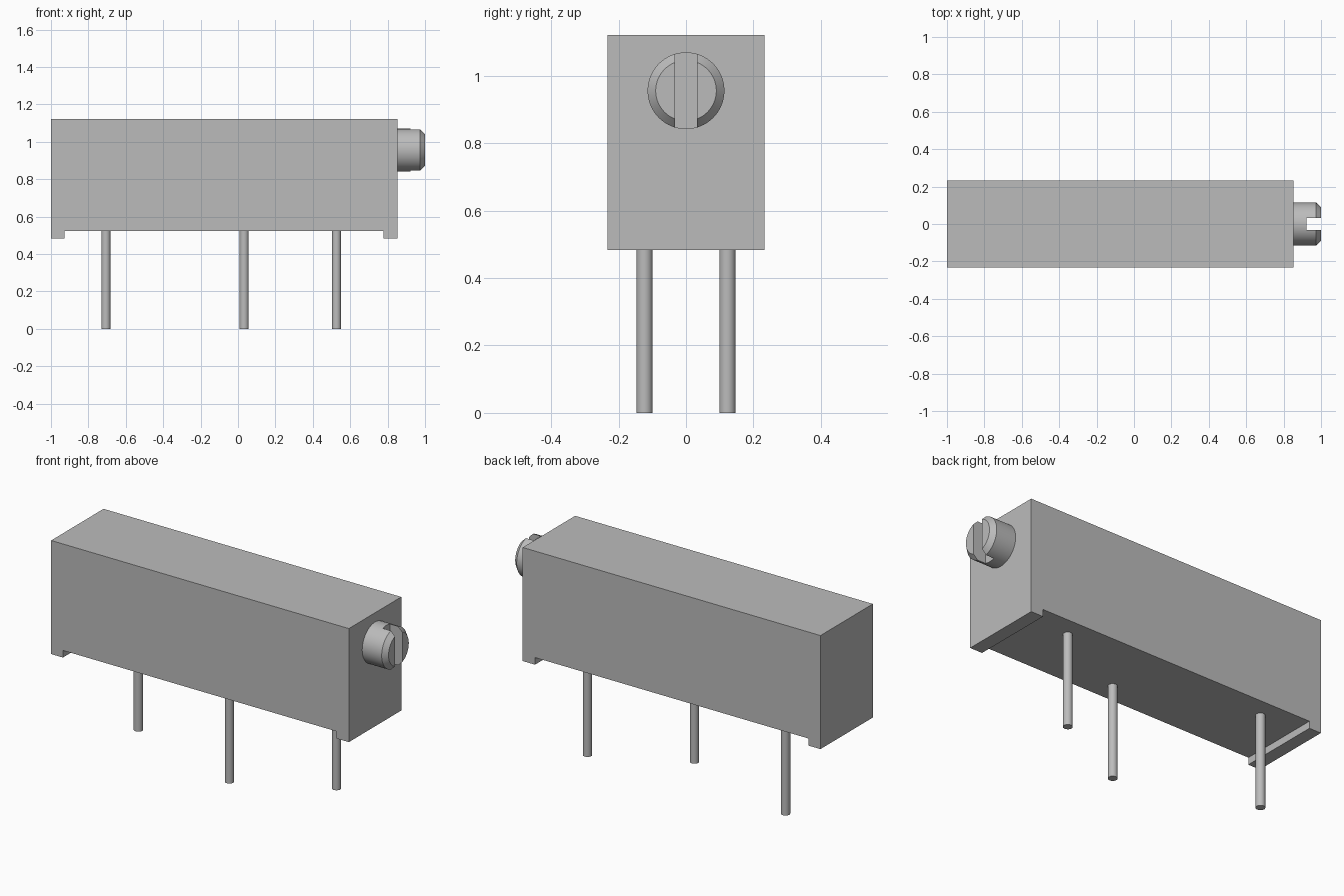
import bpy
import bmesh
import math
from mathutils import Matrix

if "Cube" in bpy.data.objects:
    bpy.data.objects.remove(bpy.data.objects["Cube"], do_unlink=True)

# Single grey material
grey = bpy.data.materials.new("plain grey")
grey.use_nodes = True
colour = (0.5, 0.5, 0.5, 1.0)
grey.diffuse_color = colour
grey.node_tree.nodes["Principled BSDF"].inputs["Base Color"].default_value = colour


def finish(name, bm, smooth=False):
    """Turn a bmesh into a named, coloured object."""
    bmesh.ops.recalc_face_normals(bm, faces=bm.faces)
    mesh = bpy.data.meshes.new(name)
    bm.to_mesh(mesh)
    bm.free()
    mesh.materials.append(grey)
    obj = bpy.data.objects.new(name, mesh)
    bpy.context.collection.objects.link(obj)
    if smooth:
        shade(obj)
    return obj


def activate(obj):
    bpy.ops.object.select_all(action='DESELECT')
    obj.select_set(True)
    bpy.context.view_layer.objects.active = obj


def shade(obj):
    activate(obj)
    bpy.ops.object.shade_smooth_by_angle(angle=math.radians(30))


def extrude_profile(name, points, y0, y1):
    """Extrude an x-z outline along y."""
    bm = bmesh.new()
    face = bm.faces.new([bm.verts.new((x, y0, z)) for x, z in points])
    moved = bmesh.ops.extrude_face_region(bm, geom=[face])["geom"]
    verts = [v for v in moved if isinstance(v, bmesh.types.BMVert)]
    bmesh.ops.translate(bm, verts=verts, vec=(0, y1 - y0, 0))
    return finish(name, bm)


# Housing with a shallow standoff foot at each end
FLOOR = 0.523
extrude_profile("housing", [
    (-1.0, 0.483), (-0.927, 0.483), (-0.927, FLOOR), (0.777, FLOOR),
    (0.777, 0.483), (0.853, 0.483), (0.853, 1.122), (-1.0, 1.122)],
    -0.233, 0.233)

# Three round pins, the middle one offset to the front
for name, x, y in (("right_pin", -0.706, 0.123),
                   ("middle_pin", 0.033, -0.123),
                   ("left_pin", 0.527, 0.123)):
    bm = bmesh.new()
    bmesh.ops.create_cone(bm, cap_ends=True, segments=32, radius1=0.024,
                          radius2=0.024, depth=FLOOR,
                          matrix=Matrix.Translation((x, y, FLOOR / 2)))
    finish(name, bm, smooth=True)

# Adjustment screw: chamfered cylinder lathed around the x axis
SCREW_Z = 0.956
SEGMENTS = 64
bm = bmesh.new()
rings = []
for x, r in ((0.853, 0.114), (0.974, 0.114), (1.0, 0.09)):
    rings.append([bm.verts.new((x, r * math.cos(a), SCREW_Z + r * math.sin(a)))
                  for a in (2 * math.pi * i / SEGMENTS for i in range(SEGMENTS))])
for a, b in zip(rings, rings[1:]):
    for i in range(SEGMENTS):
        j = (i + 1) % SEGMENTS
        bm.faces.new((a[i], a[j], b[j], b[i]))
bm.faces.new(rings[0])
bm.faces.new(rings[-1])
screw = finish("adjustment_screw", bm)

# Vertical screwdriver slot
cutter = extrude_profile("slot_cutter", [
    (0.923, 0.7), (1.1, 0.7), (1.1, 1.2), (0.923, 1.2)], -0.032, 0.032)
cutter.hide_render = True
slot = screw.modifiers.new("slot", 'BOOLEAN')
slot.operation = 'DIFFERENCE'
slot.solver = 'EXACT'
slot.object = cutter
activate(screw)
bpy.ops.object.modifier_apply(modifier=slot.name)
bpy.data.objects.remove(cutter, do_unlink=True)
shade(screw)
